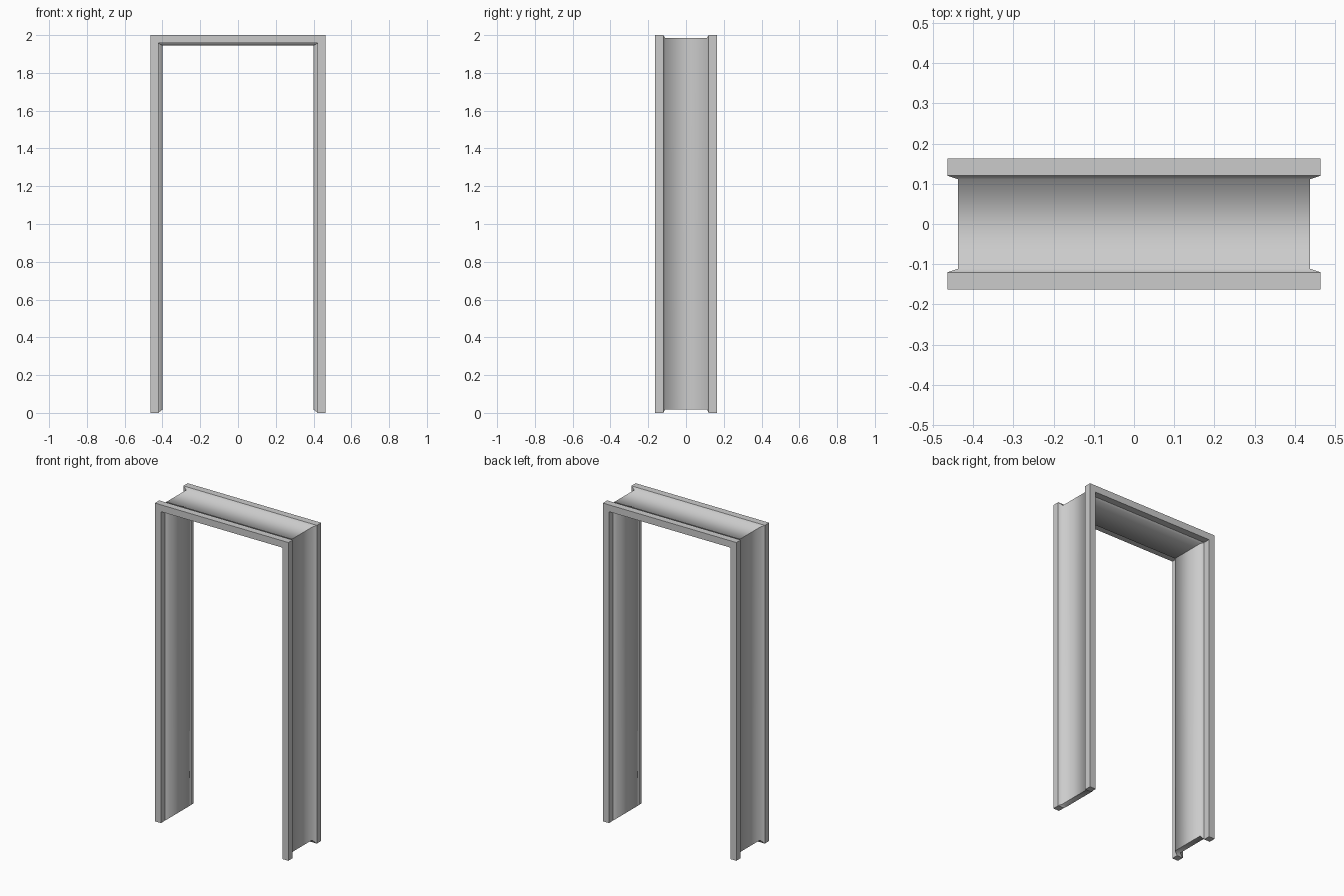
import bpy, bmesh
from math import radians

if "Cube" in bpy.data.objects:
    bpy.data.objects.remove(bpy.data.objects["Cube"])


def u_loop(bm, y, outer, inner, top, under, bottom):
    """One U-shaped slice of the door frame at depth y."""
    pts = [(-outer, bottom), (-outer, top), (outer, top), (outer, bottom),
           (inner, bottom), (inner, under), (-inner, under), (-inner, bottom)]
    return [bm.verts.new((x, y, z)) for x, z in pts]


# Raised casing outline, and the lining outline shifted into the opening
CASING = (0.464, 0.422, 2.0, 1.957, 0.0)
LINING = (0.437, 0.399, 1.985, 1.945, 0.018)

bm = bmesh.new()
slices = [u_loop(bm, y, *shape) for y, shape in (
    (-0.163, CASING), (-0.12, CASING), (-0.111, LINING),
    (0.111, LINING), (0.12, CASING), (0.163, CASING))]

# Skin between neighbouring slices
for a, b in zip(slices, slices[1:]):
    for i in range(8):
        j = (i + 1) % 8
        bm.faces.new((a[i], a[j], b[j], b[i]))

# Front and back faces: two legs and the head, mitred at the corners
for s in (slices[0], slices[-1]):
    for quad in ((0, 1, 6, 7), (1, 2, 5, 6), (2, 3, 4, 5)):
        bm.faces.new([s[i] for i in quad])
bmesh.ops.recalc_face_normals(bm, faces=bm.faces)

# Smooth shading only where the slope runs into the lining
for f in bm.faces:
    f.smooth = True
for e in bm.edges:
    y0, y1 = (v.co.y for v in e.verts)
    blend = abs(y0 - y1) < 1e-5 and abs(y0) < 0.115
    e.smooth = blend or e.calc_face_angle(0) < radians(30)

mesh = bpy.data.meshes.new("door_frame")
bm.to_mesh(mesh)
bm.free()
frame = bpy.data.objects.new("door_frame", mesh)
bpy.context.collection.objects.link(frame)
